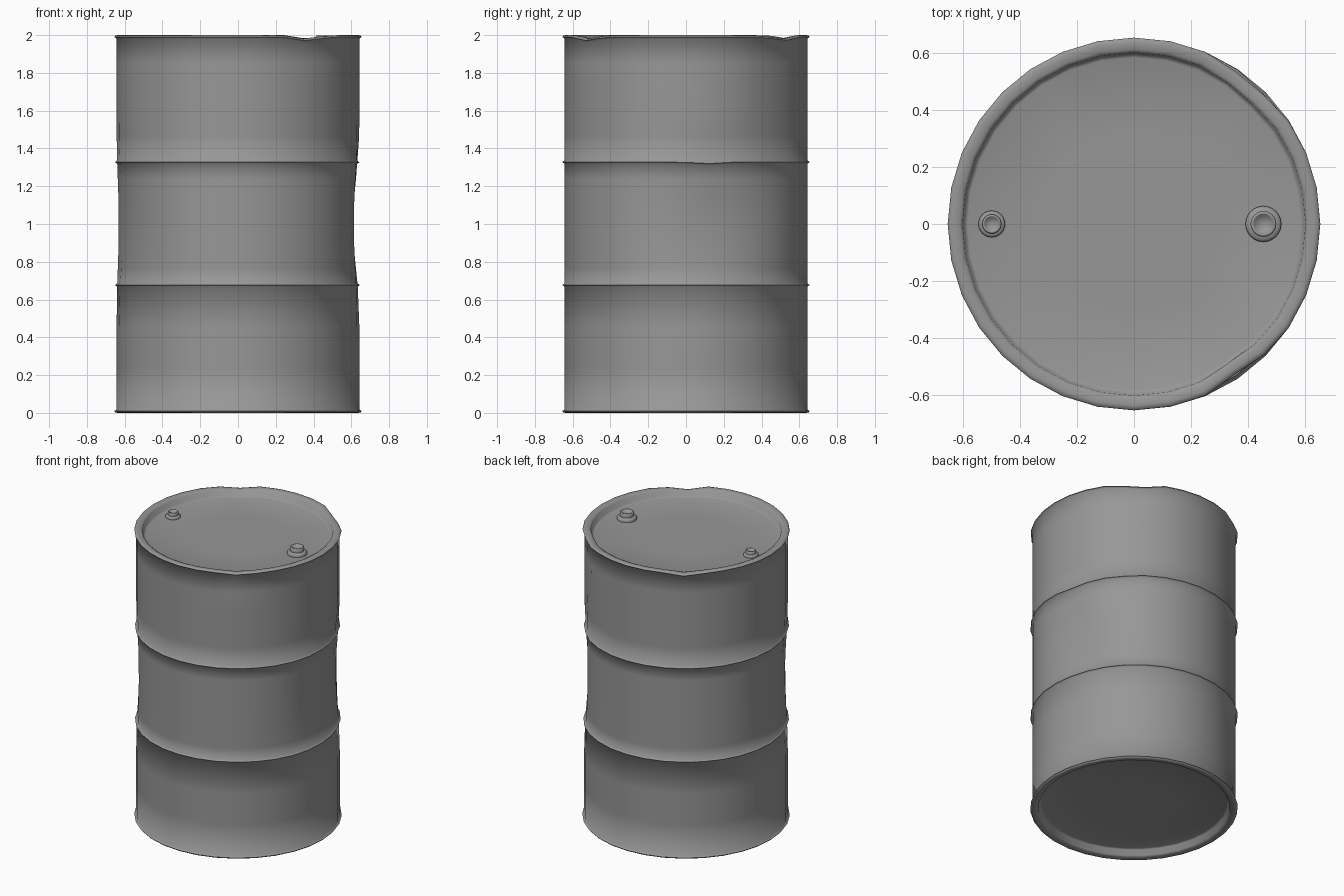
import bpy, bmesh, math
from mathutils import Vector

if "Cube" in bpy.data.objects:
    bpy.data.objects.remove(bpy.data.objects["Cube"])

SIDES = 32
steel = bpy.data.materials.new("dark_steel")
steel.diffuse_color = (0.31, 0.31, 0.31, 1)
steel.use_nodes = True
steel.node_tree.nodes["Principled BSDF"].inputs["Base Color"].default_value = steel.diffuse_color


def bump(angle, centre, width):
    d = (angle - centre + 180) % 360 - 180
    return math.exp(-(d / width) ** 2)


# Dents: angle, angular width, height, vertical reach, depth
WALL_DENTS = [(14, 27, 1.0, 0.3, 0.042), (200, 22, 1.0, 0.3, 0.026),
              (44, 9, 1.65, 0.45, 0.01)]
# Rim dents: angle, angular width, inward push, drop
RIM_DENTS = [(-54, 8, 0.02, 0.02), (52, 7, 0.014, 0.024), (125, 8, 0.0, 0.018)]


def dent(co):
    r = math.hypot(co.x, co.y)
    if r < 0.55:
        return co
    a = math.degrees(math.atan2(co.y, co.x))
    push, drop = 0, 0
    for centre, width, z, reach, depth in WALL_DENTS:
        push += depth * bump(a, centre, width) * math.exp(-abs((co.z - z) / reach) ** 2.5)
    if co.z > 1.9:
        f = min(1, (r - 0.55) / 0.08) * min(1, (co.z - 1.9) / 0.08)
        for centre, width, inward, down in RIM_DENTS:
            push += f * inward * bump(a, centre, width)
            drop += f * down * bump(a, centre, width)
    # kink in the upper hoop
    if 1.28 < co.z < 1.38:
        push += 0.008 * bump(a, 15, 14)
        drop += 0.008 * bump(a, 10, 8)
    s = (r - push) / r
    return Vector((co.x * s, co.y * s, co.z - drop))


def lathe(name, profile, sides=SIDES, location=(0, 0, 0), dented=False):
    bm = bmesh.new()
    vs = [bm.verts.new((r, 0, z)) for r, z in profile]
    es = [bm.edges.new(p) for p in zip(vs, vs[1:])]
    bmesh.ops.spin(bm, geom=vs + es, cent=(0, 0, 0), axis=(0, 0, 1),
                   angle=math.tau, steps=sides, use_duplicate=False)
    bmesh.ops.remove_doubles(bm, verts=bm.verts, dist=1e-4)
    bmesh.ops.recalc_face_normals(bm, faces=bm.faces)
    if dented:
        for v in bm.verts:
            v.co = dent(v.co)
    mesh = bpy.data.meshes.new(name)
    bm.to_mesh(mesh)
    bm.free()
    mesh.materials.append(steel)
    ob = bpy.data.objects.new(name, mesh)
    bpy.context.collection.objects.link(ob)
    ob.location = location
    bpy.ops.object.select_all(action='DESELECT')
    ob.select_set(True)
    bpy.context.view_layer.objects.active = ob
    bpy.ops.object.shade_smooth_by_angle(angle=math.radians(75))
    return ob


# Drum shell: recessed bottom, rolled rims, wall with two hoops, recessed lid
R = 0.643
rim = [(0.0, 0.053), (0.3, 0.053), (0.585, 0.053), (0.597, 0.048), (0.603, 0.01),
       (0.615, 0.004), (0.638, 0.0), (0.65, 0.003), (0.655, 0.01), (R, 0.018)]


def hoop(z):
    return [(R, z - 0.009), (0.655, z), (R, z + 0.009)]


def wall(z0, z1, n):
    return [(R, z0 + (z1 - z0) * i / n) for i in range(1, n)]


profile = (rim + wall(0.018, 0.668, 3) + hoop(0.677) + wall(0.686, 1.319, 8)
           + hoop(1.328) + wall(1.337, 1.982, 5) + [(r, 2 - z) for r, z in reversed(rim)])
lathe("drum_shell", profile, dented=True)

# Filler plugs on the lid
plug = [(0, 0), (1, 0), (1, 0.012), (0.9, 0.02), (0.72, 0.022), (0.72, 0.042),
        (0.64, 0.048), (0.56, 0.048), (0.5, 0.036), (0, 0.036)]
for name, x, r, h in (("large_plug", 0.455, 0.063, 1.05), ("small_plug", -0.5, 0.047, 0.8)):
    lathe(name, [(p * r, z * h) for p, z in plug], 24, (x, 0, 1.947), False)
